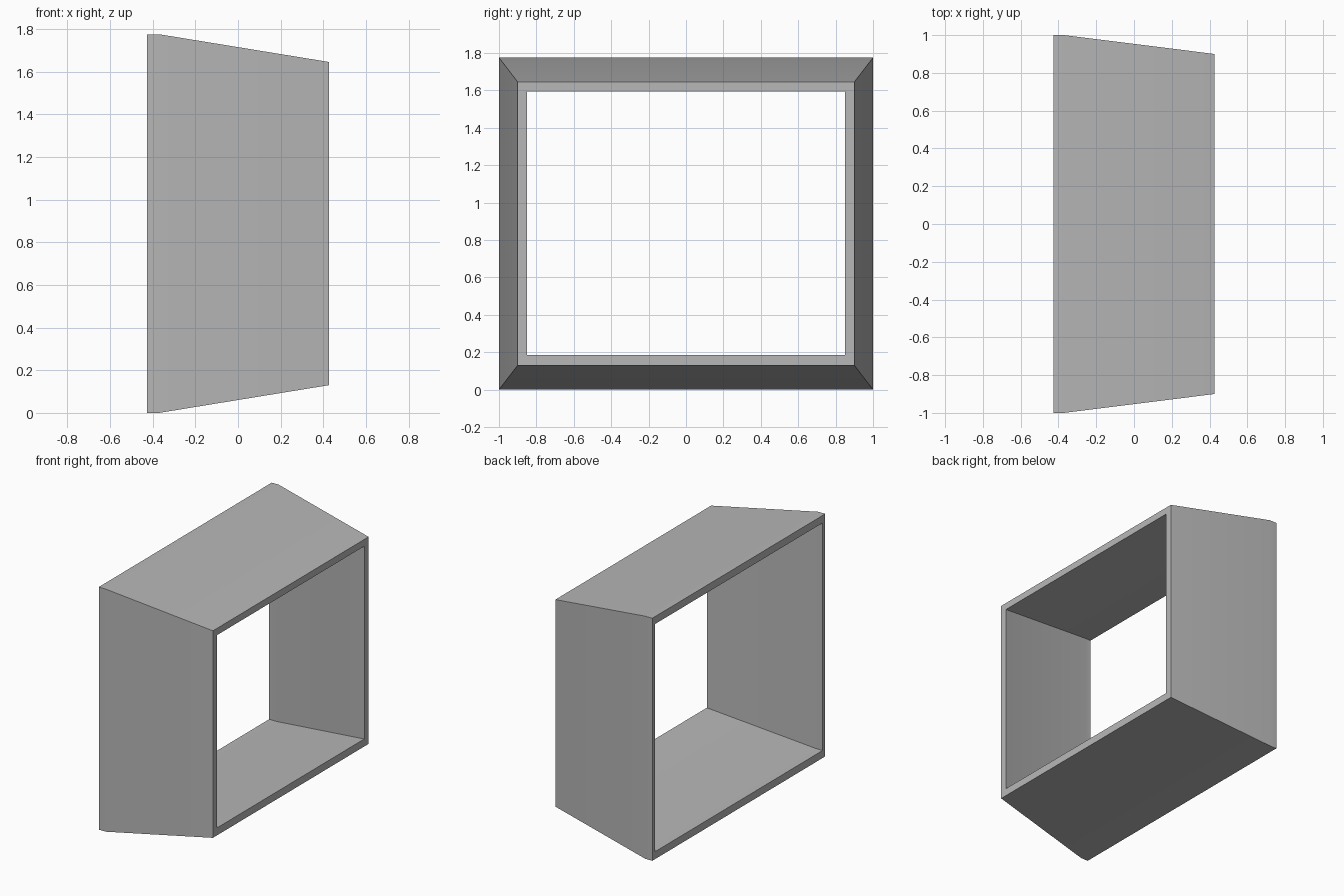
import bpy
import bmesh
import math

# Remove the default object
cube = bpy.data.objects.get("Cube")
if cube:
    bpy.data.objects.remove(cube, do_unlink=True)

# Single grey material
grey = bpy.data.materials.new("light grey")
grey.use_nodes = True
colour = (0.475, 0.475, 0.475, 1)
grey.diffuse_color = colour
grey.node_tree.nodes["Principled BSDF"].inputs["Base Color"].default_value = colour

# Wall profile as rectangular sections: x, half width, bottom, top
wall_profile = [
    (-0.427, 1.00, 0.00, 1.775),   # outer rim, wide end
    (-0.37, 1.00, 0.00, 1.775),    # end of the straight lip
    (0.427, 0.90, 0.13, 1.645),    # outer rim, narrow end
    (0.427, 0.85, 0.185, 1.595),   # inner rim, narrow end
    (-0.37, 0.97, 0.055, 1.72),    # inside of the lip
    (-0.427, 0.97, 0.055, 1.72),   # inner rim, wide end
]


def add_section(bm, x, half, low, high):
    corners = ((-half, low), (half, low), (half, high), (-half, high))
    return [bm.verts.new((x, y, z)) for y, z in corners]


# Loft the sections into a closed, hollow tapered frame
bm = bmesh.new()
rings = [add_section(bm, *section) for section in wall_profile]
for i, ring in enumerate(rings):
    following = rings[(i + 1) % len(rings)]
    for j in range(4):
        k = (j + 1) % 4
        bm.faces.new((ring[j], ring[k], following[k], following[j]))
bmesh.ops.recalc_face_normals(bm, faces=bm.faces)

mesh = bpy.data.meshes.new("tapered_frame")
bm.to_mesh(mesh)
bm.free()
mesh.materials.append(grey)
frame = bpy.data.objects.new("tapered_frame", mesh)
bpy.context.collection.objects.link(frame)

# Soften the gentle lip bend, keep the corners sharp
bpy.ops.object.select_all(action='DESELECT')
frame.select_set(True)
bpy.context.view_layer.objects.active = frame
bpy.ops.object.shade_smooth_by_angle(angle=math.radians(30))
